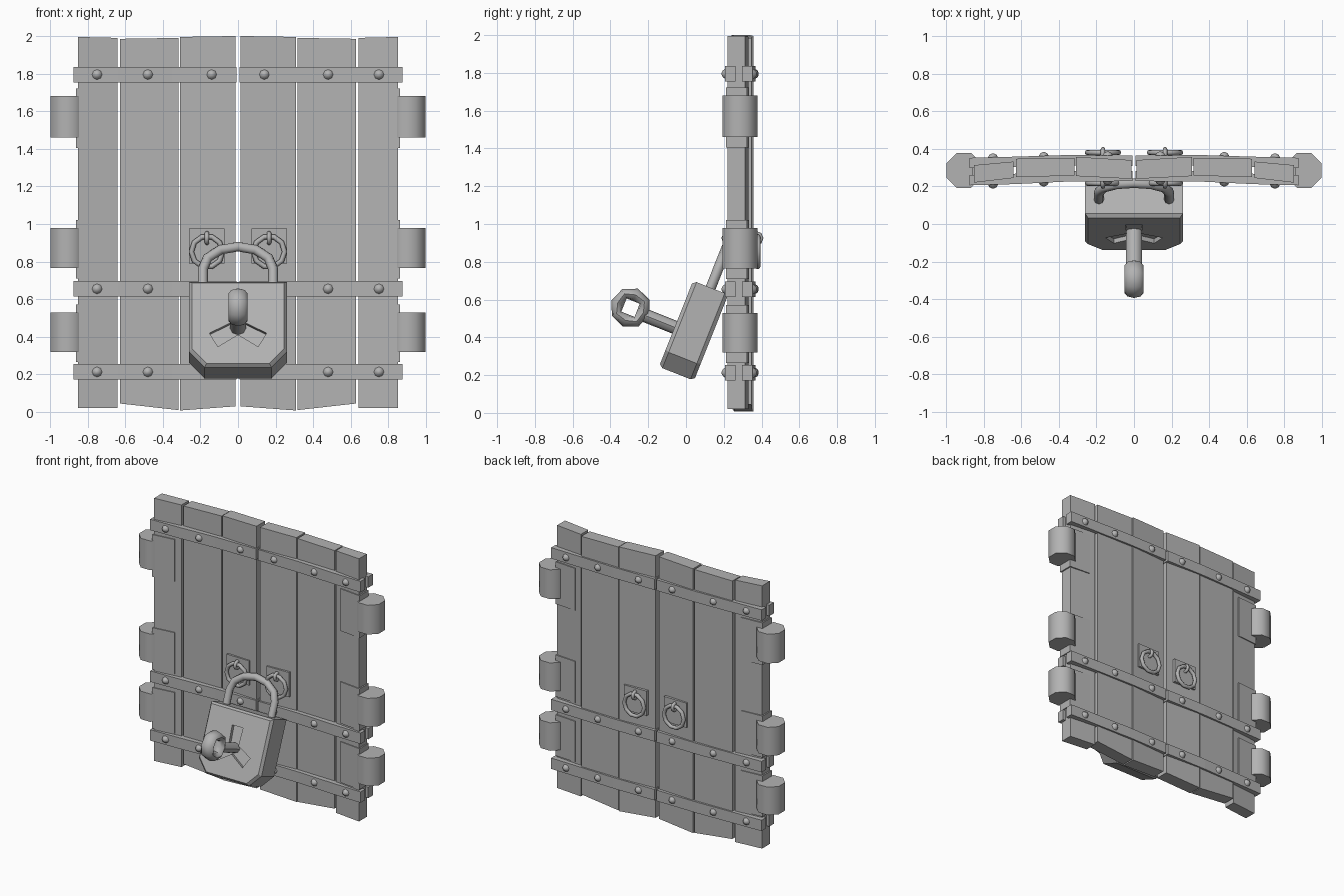
import bpy, bmesh, math
from mathutils import Vector, Matrix

if "Cube" in bpy.data.objects:
    bpy.data.objects.remove(bpy.data.objects["Cube"])

iron = bpy.data.materials.new("plain grey")
iron.diffuse_color = (0.45, 0.45, 0.45, 1)
iron.use_nodes = True
iron.node_tree.nodes["Principled BSDF"].inputs["Base Color"].default_value = iron.diffuse_color


def finish(name, bm, smooth=None):
    bmesh.ops.recalc_face_normals(bm, faces=bm.faces)
    me = bpy.data.meshes.new(name)
    bm.to_mesh(me)
    bm.free()
    ob = bpy.data.objects.new(name, me)
    bpy.context.collection.objects.link(ob)
    me.materials.append(iron)
    if smooth:
        bpy.ops.object.select_all(action='DESELECT')
        ob.select_set(True)
        bpy.context.view_layer.objects.active = ob
        bpy.ops.object.shade_smooth_by_angle(angle=math.radians(smooth))
    return ob


def loft(name, rings, closed=False, smooth=None):
    """Skin a list of equal-length point rings, capped unless closed."""
    bm = bmesh.new()
    rows = [[bm.verts.new(p) for p in r] for r in rings]
    n = len(rows[0])
    pairs = list(zip(rows, rows[1:])) + ([(rows[-1], rows[0])] if closed else [])
    for a, b in pairs:
        for j in range(n):
            k = (j + 1) % n
            bm.faces.new((a[j], a[k], b[k], b[j]))
    if not closed:
        bm.faces.new(rows[0])
        bm.faces.new(rows[-1])
    return finish(name, bm, smooth)


def slab(name, s, stations):
    """Board through stations (x, y front, y back, z bottom, z top), mirrored by s."""
    return loft(name, [[(s * x, f, zb), (s * x, b, zb), (s * x, b, zt), (s * x, f, zt)]
                       for x, f, b, zb, zt in stations])


def tube(name, pts, normal, r, closed=False, sides=8):
    """Round bar swept along a planar path."""
    pts = [Vector(p) for p in pts]
    nrm, n, rings = Vector(normal).normalized(), len(pts), []
    for i, p in enumerate(pts):
        a = pts[(i - 1) % n] if closed or i else p
        b = pts[(i + 1) % n] if closed or i < n - 1 else p
        side = (b - a).normalized().cross(nrm)
        rings.append([p + r * (math.cos(t) * nrm + math.sin(t) * side)
                      for t in (2 * math.pi * j / sides for j in range(sides))])
    return loft(name, rings, closed, 50)


def circle(c, u, v, R, n):
    c, u, v = Vector(c), Vector(u), Vector(v)
    return [c + R * (math.cos(t) * u + math.sin(t) * v)
            for t in (2 * math.pi * i / n for i in range(n))]


X, Y, Z = Vector((1, 0, 0)), Vector((0, 1, 0)), Vector((0, 0, 1))

for s, side in ((-1, "left"), (1, "right")):
    # door planks
    slab(side + "_inner_plank", s, [(.014, .24, .34, .03, 2.0), (.308, .255, .357, .008, 1.995)])
    slab(side + "_middle_plank", s, [(.316, .257, .352, .01, 1.99), (.628, .25, .347, .045, 1.985)])
    slab(side + "_outer_plank", s, [(.642, .245, .332, .02, 1.99), (.852, .22, .313, .02, 1.995)])

    # cross bars and rivets on both faces
    for z in (.213, .655, 1.795):
        slab(side + "_front_bar", s, [(x, f, f + .055, z - .041, z + .041)
                                      for x, f in ((.008, .228), (.35, .226), (.64, .212), (.875, .206))])
        slab(side + "_back_bar", s, [(x, b - .055, b, z - .041, z + .041)
                                     for x, b in ((.008, .364), (.35, .367), (.64, .358), (.875, .352))])
        for x, f, b in ((.14, .228, .365), (.48, .22, .362), (.75, .209, .355)):
            for y, d in ((f, -1), (b, 1)):
                loft("rivet", [[(s * x + r * math.cos(i * math.pi / 4), y + d * h,
                                 z + r * math.sin(i * math.pi / 4)) for i in range(8)]
                               for r, h in ((.028, -.002), (.019, .013), (.006, .02))], smooth=50)

    # hinges with their plates
    for z0, z1 in ((.32, .53), (.765, .98), (1.46, 1.68)):
        loft(side + "_hinge_barrel",
             [[(s * .905 + .1 * math.cos((i + .5) * math.pi / 4),
                .285 + .1 * math.sin((i + .5) * math.pi / 4), z) for i in range(8)]
              for z in (z0, z1)], smooth=50)
        slab(side + "_hinge_plate", s, [(.69, .232, .334, z0 - .055, z1 + .042),
                                        (.862, .212, .322, z0 - .055, z1 + .042)])

    # pull rings, staples and backing plates on both faces
    for face, y, d in (("front", .245, -1), ("back", .352, 1)):
        f, b = sorted((y - d * .01, y + d * .012))
        slab(face + "_ring_plate", s, [(.072, f, b, .79, .975), (.26, f + .003, b + .003, .79, .975)])
        tube(face + "_pull_ring", circle((s * .165, y + d * .028, .853), X, Z, .083, 10), Y, .014, True)
        tube(face + "_staple", circle((s * .165, y + d * .02, .925), Y, Z, .026, 8), X, .012, True)

# padlock frame: V runs up the leaning body, W runs into the door
V, W = Vector((0, .37, .929)), Vector((0, .929, -.37))
C = Vector((0, .04, .435))


def lock(u, v, w):
    return C + u * X + v * V + w * W


# padlock body with clipped lower corners
outline = [(-.26, .245), (.26, .245), (.26, -.155), (.178, -.245), (-.178, -.245), (-.26, -.155)]
body = loft("padlock_body", [[lock(u * k, v * k, w) for u, v in outline]
                             for w, k in ((-.1, .94), (-.08, 1), (.08, 1), (.1, .94))])

# three-armed keyhole recess
hub = -.02
star = []
for a in (90, 210, 330):
    e = Vector((math.cos(math.radians(a)), math.sin(math.radians(a))))
    n = Vector((-e.y, e.x))
    star += [e * .15 - n * .045, e * .15 + n * .045, e * .035 + n * .028]
    mid = math.radians(a + 60)
    star[-1] = Vector((math.cos(mid), math.sin(mid))) * .045
cutter = loft("keyhole_cutter", [[lock(p.x, p.y + hub, w) for p in star] for w in (-.13, -.075)])
cutter.hide_render = True
cutter.hide_viewport = True
cut = body.modifiers.new("keyhole", 'BOOLEAN')
cut.object, cut.operation, cut.solver = cutter, 'DIFFERENCE', 'EXACT'

# shackle
arch = [(.187 * math.cos(i * math.pi / 6), .35 + .128 * math.sin(i * math.pi / 6)) for i in range(7)]
tube("shackle", [lock(u, v, 0) for u, v in [(.187, .22)] + arch + [(-.187, .22)]], W, .027)

# key shaft
loft("key_shaft", [[lock(.042 * math.cos(t), hub + .036 * math.sin(t), w)
                    for t in (i * math.pi / 4 for i in range(8))] for w in (-.07, -.275)], smooth=50)

# key bow: eight-sided ring with a square hole
bow, rings = lock(0, -.01, -.355), []
for i in range(8):
    t = i * math.pi / 4 + math.pi / 4
    radial = math.cos(t) * W + math.sin(t) * V
    inner = .053 if i % 2 == 0 else .0375
    mid, half = (inner + .108) / 2, (.108 - inner) / 2
    rings.append([bow + radial * (mid + half * math.cos(q)) + X * .05 * math.sin(q)
                  for q in (j * math.pi / 4 for j in range(8))])
loft("key_bow", rings, True, 50)
